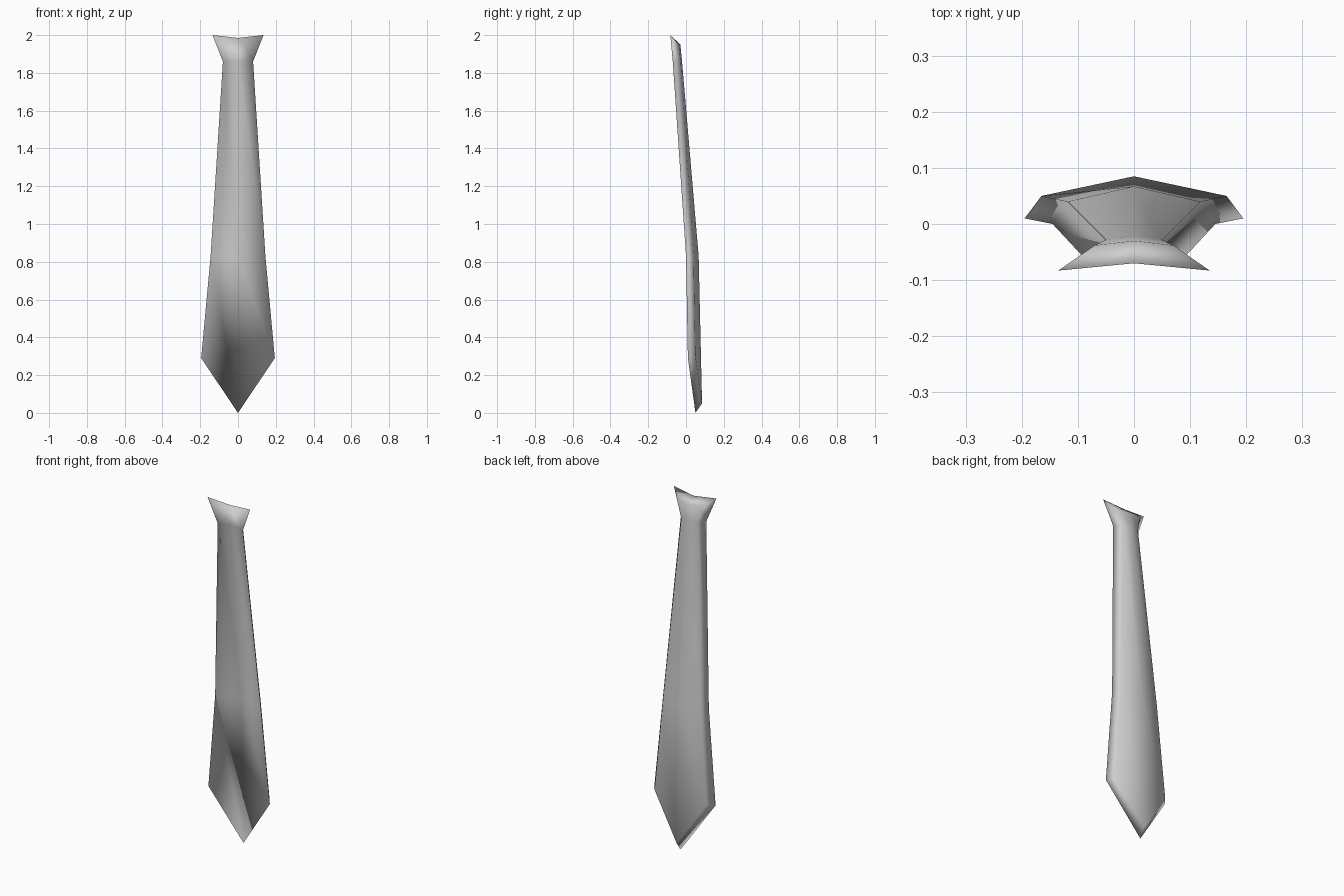
import bpy, bmesh

cube = bpy.data.objects.get("Cube")
if cube:
    bpy.data.objects.remove(cube, do_unlink=True)

# One plain cloth colour
cloth = bpy.data.materials.new("grey_cloth")
cloth.use_nodes = True
grey = (0.62, 0.62, 0.62, 1)
cloth.diffuse_color = grey
cloth.node_tree.nodes["Principled BSDF"].inputs["Base Color"].default_value = grey

# Half sections from top to tip:
# hollow centre, outer edge, bevelled edge, ridge centre
sections = [
    [(0, -.07, 1.985), (.135, -.083, 2), (.07, -.038, 1.95), (0, -.03, 1.95)],    # knot top
    [(0, -.052, 1.86), (.08, -.07, 1.86), (.05, -.028, 1.86), (0, -.021, 1.86)],  # knot pinch
    [(0, .038, .83), (.145, 0, .83), (.118, .04, .83), (0, .067, .83)],           # blade bend
    [(0, .05, 0), (.195, .01, .29), (.165, .05, .3), (0, .085, .05)],             # pointed tip
]

bm = bmesh.new()


def mirrored_ring(half):
    """Close a half section by mirroring its two side points."""
    left = [(-x, y, z) for x, y, z in half[2:0:-1]]
    return [bm.verts.new(p) for p in half + left]


rings = [mirrored_ring(s) for s in sections]

# Walls between neighbouring sections
for upper, lower in zip(rings, rings[1:]):
    for i in range(6):
        j = (i + 1) % 6
        bm.faces.new((upper[i], upper[j], lower[j], lower[i]))

# Knot top and bevelled tip, one quad on each side
for ring in (rings[0], rings[-1]):
    bm.faces.new(ring[:4])
    bm.faces.new(ring[3:] + ring[:1])

bmesh.ops.recalc_face_normals(bm, faces=bm.faces)
for face in bm.faces:
    face.smooth = True

mesh = bpy.data.meshes.new("necktie")
bm.to_mesh(mesh)
bm.free()
mesh.materials.append(cloth)
necktie = bpy.data.objects.new("necktie", mesh)
bpy.context.collection.objects.link(necktie)
